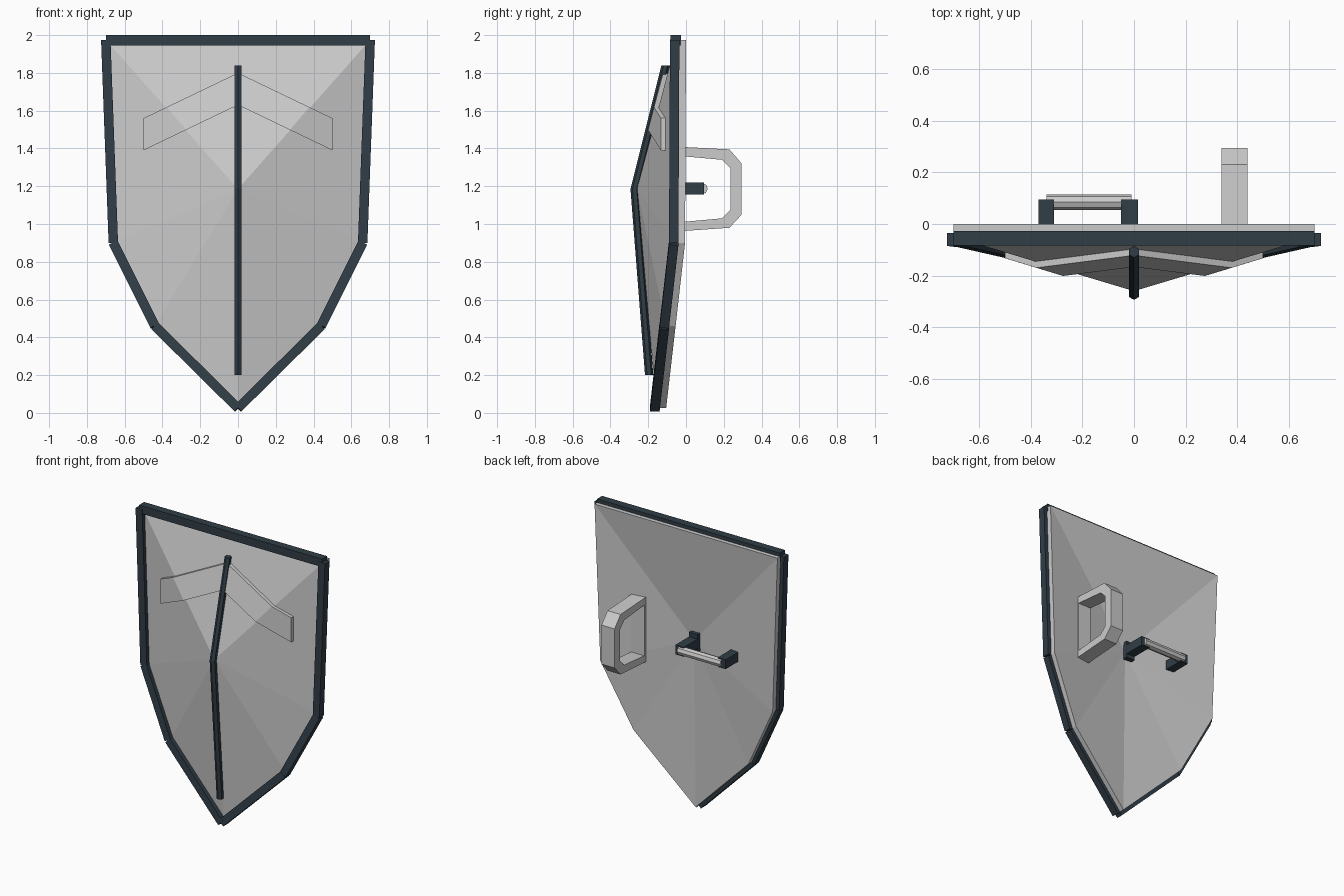
import bpy, bmesh, math
from mathutils import Vector

if "Cube" in bpy.data.objects:
    bpy.data.objects.remove(bpy.data.objects["Cube"])

dark = bpy.data.materials.new("dark_metal")
dark.diffuse_color = (0.03, 0.047, 0.062, 1)
dark.use_nodes = True
dark.node_tree.nodes["Principled BSDF"].inputs["Base Color"].default_value = dark.diffuse_color


def make(name, verts, faces, mat=None):
    bm = bmesh.new()
    vs = [bm.verts.new(v) for v in verts]
    for f in faces:
        bm.faces.new([vs[i] for i in f])
    bmesh.ops.recalc_face_normals(bm, faces=bm.faces)
    me = bpy.data.meshes.new(name)
    bm.to_mesh(me)
    bm.free()
    ob = bpy.data.objects.new(name, me)
    bpy.context.collection.objects.link(ob)
    if mat:
        me.materials.append(mat)
    return ob


def loft(name, sections, mat=None, closed=False):
    """Skin a list of equal-sided rings; cap both ends or join them into a loop."""
    n, m = len(sections[0]), len(sections)
    faces = [] if closed else [tuple(range(n)), tuple(range(n * (m - 1), n * m))]
    for s in range(m if closed else m - 1):
        t = (s + 1) % m
        for i in range(n):
            j = (i + 1) % n
            faces.append((s * n + i, s * n + j, t * n + j, t * n + i))
    return make(name, [v for ring in sections for v in ring], faces, mat)


def box(name, lo, hi, mat=None):
    ring = lambda y: [(lo[0], y, lo[2]), (hi[0], y, lo[2]), (hi[0], y, hi[2]), (lo[0], y, hi[2])]
    return loft(name, [ring(lo[1]), ring(hi[1])], mat)


def bar(name, a, b, size, mat):
    """Square bar from a to b."""
    a, b = Vector(a), Vector(b)
    d = (b - a).normalized()
    u = d.cross(Vector((0, 1, 0))).normalized()
    v = d.cross(u)
    h = size / 2
    ring = lambda p: [p + u * i * h + v * j * h for i, j in ((-1, -1), (1, -1), (1, 1), (-1, 1))]
    return loft(name, [ring(a), ring(b)], mat)


# Shield plate: faceted fans around a deep front apex and a shallower back apex
half = [(0.70, -0.05, 1.975), (0.66, -0.055, 0.90), (0.44, -0.105, 0.46)]
tip = (0, -0.155, 0.025)
outline = half + [tip] + [(-x, y, z) for x, y, z in reversed(half)]
apex = (0, -0.26, 1.185)
n = len(outline)
verts = outline + [apex] + [(x, y + 0.05, z) for x, y, z in outline] + [(0, -0.09, 1.185)]
faces = []
for i in range(n):
    j = (i + 1) % n
    faces += [(i, j, n), (i + n + 1, j + n + 1, 2 * n + 1), (i, j, j + n + 1, i + n + 1)]
make("shield_plate", verts, faces)

# Rim bars
bar("rim_top", (-0.70, -0.055, 1.9725), (0.70, -0.055, 1.9725), 0.055, dark)
path = [(x, y - 0.01, z) for x, y, z in half + [tip]]
for s, side in ((-1, "left"), (1, "right")):
    for k in range(3):
        a, b = [(s * p[0], p[1], p[2]) for p in path[k:k + 2]]
        bar(f"rim_{side}_{k}", a, b, 0.05, dark)

# Central six-sided spine following the ridge
spine = [(-0.108, 1.84), (-0.272, 1.185), (-0.195, 0.20)]
hexagon = [(0.022 * math.sin(k * math.pi / 3), 0.022 * math.cos(k * math.pi / 3)) for k in range(6)]
loft("front_spine", [[(hx, y + hy, z) for hx, hy in hexagon] for y, z in spine], dark)


# Chevron band laid over the plate facets
def surface_y(x, z):
    f = max((z - apex[2]) / (half[0][2] - apex[2]), abs(x) / 0.69)
    return apex[1] + min(f, 1) * (-0.05 - apex[1])


rings = []
for xt, xb in ((-0.5, -0.5), (-0.378, -0.275), (0, 0), (0.378, 0.275), (0.5, 0.5)):
    zt, zb = 1.80 - 0.48 * abs(xt), 1.63 - 0.48 * abs(xb)
    yt, yb = surface_y(xt, zt), surface_y(xb, zb)
    rings.append([(xt, yt, zt), (xb, yb, zb), (xb, yb - 0.025, zb), (xt, yt - 0.025, zt)])
loft("chevron_band", rings)

# Hand grip: two posts with wall flanges and an octagonal bar
for name, x0, x1 in (("outer", -0.37, -0.31), ("inner", -0.05, 0.015)):
    box(f"grip_post_{name}", (x0, -0.10, 1.155), (x1, 0.095, 1.22), dark)
    box(f"grip_flange_{name}", (x0, -0.10, 1.13), (x1, -0.055, 1.25), dark)
bpy.ops.mesh.primitive_cylinder_add(vertices=8, radius=0.03, depth=0.33, location=(-0.175, 0.085, 1.187),
                                    rotation=(0, math.pi / 2, 0))
bpy.context.object.name = "grip_bar"

# Arm loop: closed strap profile swept across x
outer = [(-0.06, 1.41), (0.23, 1.395), (0.295, 1.32), (0.295, 1.05), (0.23, 0.98), (-0.06, 0.96)]
inner = [(-0.03, 1.36), (0.19, 1.34), (0.235, 1.295), (0.235, 1.075), (0.19, 1.03), (-0.03, 1.01)]
loft("arm_loop", [[(0.34, *o), (0.44, *o), (0.44, *i), (0.34, *i)] for o, i in zip(outer, inner)], closed=True)
